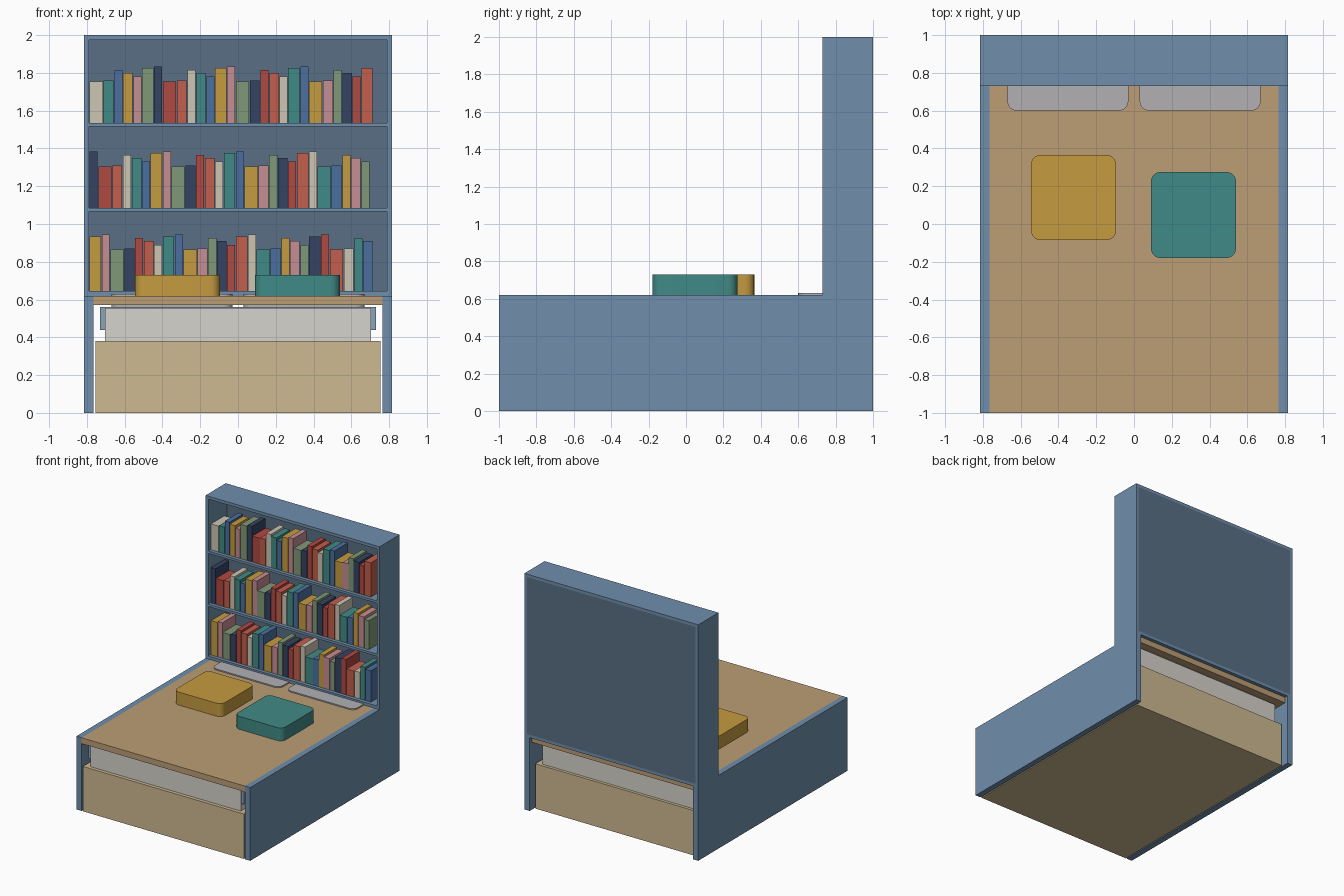
import bpy, bmesh
from math import pi, cos, sin

if "Cube" in bpy.data.objects:
    bpy.data.objects.remove(bpy.data.objects["Cube"])


def material(name, rgb):
    m = bpy.data.materials.new(name)
    lin = [((c / 255 + 0.055) / 1.055) ** 2.4 for c in rgb]
    m.diffuse_color = (*lin, 1)
    m.use_nodes = True
    m.node_tree.nodes["Principled BSDF"].inputs["Base Color"].default_value = m.diffuse_color
    return m


BLUE = material("blue_paint", (112, 143, 172))
SLATE = material("slate_panel", (90, 111, 133))
WOOD = material("wood", (188, 158, 117))
PALE_WOOD = material("pale_wood", (206, 186, 146))
SHEET = material("sheet", (214, 211, 204))
PILLOW = material("pillow", (178, 176, 180))
BLANKET = material("blanket", (138, 163, 187))
MUSTARD = material("mustard", (197, 155, 64))
TEAL = material("teal", (64, 138, 134))
BOOKS = [material("book_cream", (205, 198, 180)), TEAL,
         material("book_blue", (75, 112, 160)), MUSTARD,
         material("book_pink", (198, 142, 148)),
         material("book_green", (128, 153, 120)),
         material("book_navy", (53, 68, 98)),
         material("book_red", (176, 72, 66)),
         material("book_coral", (194, 94, 76))]


def prism(name, outline, z0, z1, mat):
    """Extrude a counter-clockwise xy outline from z0 to z1."""
    bm = bmesh.new()
    face = bm.faces.new([bm.verts.new((x, y, z0)) for x, y in outline])
    top = bmesh.ops.extrude_face_region(bm, geom=[face])["geom"]
    for v in top:
        if isinstance(v, bmesh.types.BMVert):
            v.co.z = z1
    bmesh.ops.recalc_face_normals(bm, faces=bm.faces)
    me = bpy.data.meshes.new(name)
    bm.to_mesh(me)
    bm.free()
    me.materials.append(mat)
    ob = bpy.data.objects.new(name, me)
    bpy.context.collection.objects.link(ob)
    return ob


def box(name, x, y, z, mat):
    return prism(name, [(x[0], y[0]), (x[1], y[0]), (x[1], y[1]), (x[0], y[1])],
                 z[0], z[1], mat)


def rounded(name, x, y, z, r, mat, n=6):
    """Slab with rounded vertical corners."""
    pts = []
    corners = [(x[1] - r, y[1] - r), (x[0] + r, y[1] - r),
               (x[0] + r, y[0] + r), (x[1] - r, y[0] + r)]
    for k, (cx, cy) in enumerate(corners):
        for i in range(n + 1):
            a = pi / 2 * (k + i / n)
            pts.append((cx + r * cos(a), cy + r * sin(a)))
    ob = prism(name, pts, z[0], z[1], mat)
    bpy.context.view_layer.objects.active = ob
    ob.select_set(True)
    bpy.ops.object.shade_smooth_by_angle()
    ob.select_set(False)
    return ob


# platform: side panels and top board
for side, s in (("left", -1), ("right", 1)):
    box(f"{side}_side_panel", sorted((s * 0.765, s * 0.815)), (-1, 1), (0, 0.62), BLUE)
box("platform_board", (-0.765, 0.765), (-1, 0.97), (0.57, 0.62), WOOD)

# bed stored under the platform
box("bed_base", (-0.755, 0.755), (-1, 0.94), (0, 0.38), PALE_WOOD)
box("mattress", (-0.705, 0.705), (-0.97, 0.915), (0.38, 0.555), SHEET)
box("blanket", (-0.73, 0.73), (-0.96, 0.4), (0.44, 0.56), BLANKET)
rounded("left_pillow", (-0.67, -0.03), (0.6, 0.9), (0.55, 0.63), 0.05, PILLOW)
rounded("right_pillow", (0.03, 0.67), (0.6, 0.9), (0.55, 0.63), 0.05, PILLOW)

# bookcase carcass
for side, s in (("left", -1), ("right", 1)):
    box(f"bookcase_{side}", sorted((s * 0.79, s * 0.815)), (0.73, 1), (0.62, 2), BLUE)
for name, z in (("bookcase_bottom", (0.62, 0.645)), ("lower_shelf", (1.065, 1.085)),
                ("upper_shelf", (1.515, 1.535)), ("bookcase_top", (1.975, 2))):
    back = 0.98 if "shelf" in name else 1
    box(name, (-0.79, 0.79), (0.73, back), z, BLUE)
box("bookcase_back", (-0.79, 0.79), (0.98, 1), (0.645, 1.975), SLATE)

# books: repeating widths, heights and colours, shifted on each shelf
WIDTHS = (0.07, 0.052, 0.043, 0.05, 0.042, 0.06, 0.042)
HEIGHTS = (0.22, 0.225, 0.28, 0.265, 0.245, 0.29, 0.3)
for row, z in enumerate((0.645, 1.085, 1.535)):
    x = -0.785
    for i in range(27):
        k = (i + row + 5) % 7
        box(f"book_{row + 1}_{i + 1}", (x, x + WIDTHS[k]), (0.76, 0.94),
            (z, z + HEIGHTS[k]), BOOKS[(i + 3 * row + 3) % 9])
        x += WIDTHS[k] + 0.004

# floor cushions
rounded("mustard_cushion", (-0.545, -0.095), (-0.085, 0.365), (0.62, 0.73), 0.05, MUSTARD)
rounded("teal_cushion", (0.09, 0.54), (-0.18, 0.275), (0.62, 0.73), 0.05, TEAL)
